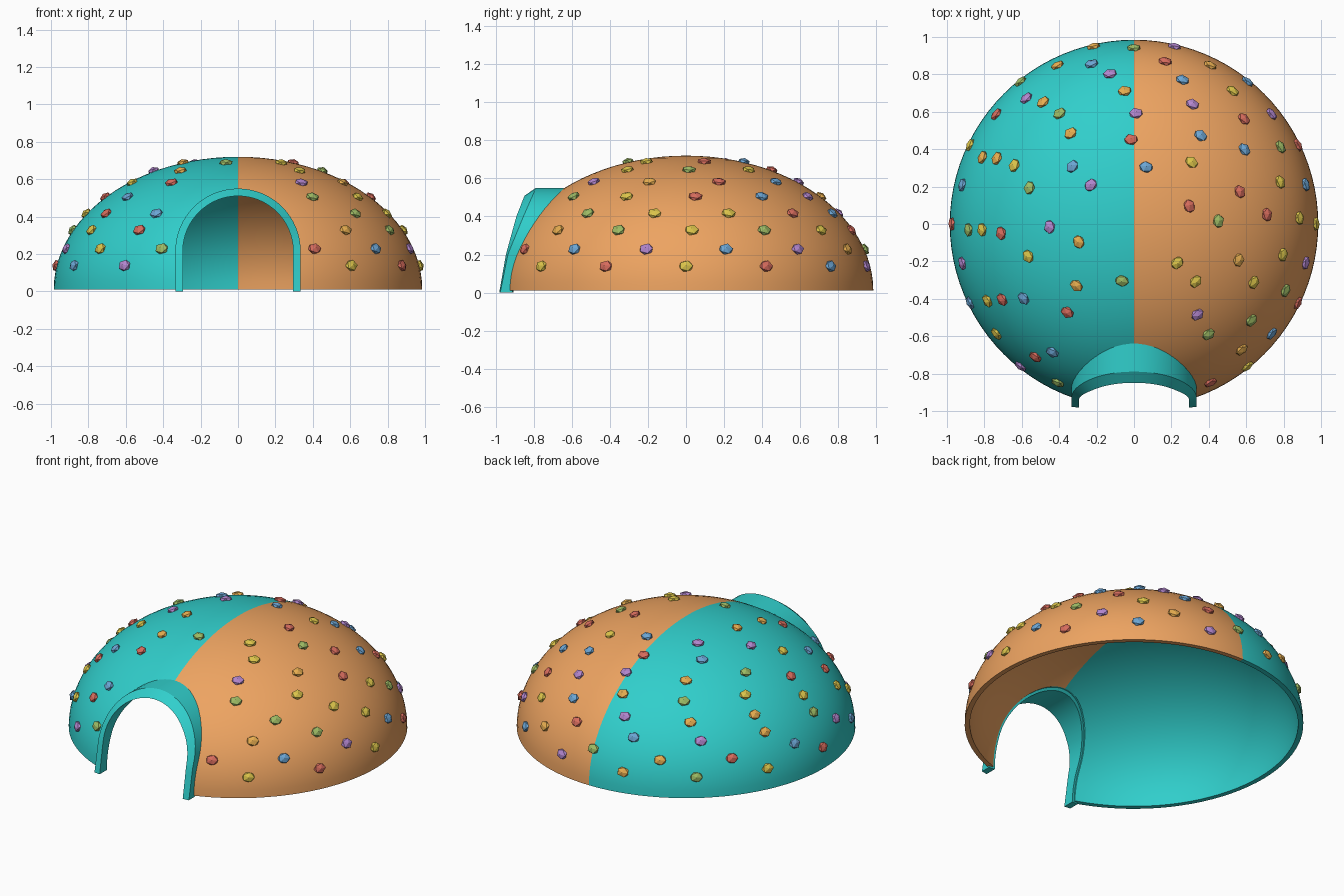
import bpy, bmesh
from math import sin, cos, pi, sqrt, radians
from mathutils import Matrix, Vector

if "Cube" in bpy.data.objects:
    bpy.data.objects.remove(bpy.data.objects["Cube"])

A, B, Z0 = 0.985, 0.71, 0.01      # dome radius, height, base level
AI, BI = 0.955, 0.68              # inner shell
HW, SPRING, FW = 0.295, 0.215, 0.04   # doorway half width, arch spring, frame width


def material(name, rgb):
    m = bpy.data.materials.new(name)
    m.diffuse_color = (*rgb, 1)
    m.use_nodes = True
    m.node_tree.nodes["Principled BSDF"].inputs["Base Color"].default_value = m.diffuse_color
    return m


def make(name, bm, mats, smooth=None):
    me = bpy.data.meshes.new(name)
    bmesh.ops.recalc_face_normals(bm, faces=bm.faces[:])
    bm.to_mesh(me)
    bm.free()
    ob = bpy.data.objects.new(name, me)
    bpy.context.collection.objects.link(ob)
    for m in mats:
        me.materials.append(m)
    if smooth:
        bpy.ops.object.select_all(action='DESELECT')
        ob.select_set(True)
        bpy.context.view_layer.objects.active = ob
        bpy.ops.object.shade_smooth_by_angle(angle=radians(smooth))
    return ob


teal = material("teal", (0.03, 0.62, 0.60))
brown = material("orange_brown", (0.85, 0.37, 0.12))
stud_mats = {
    'r': material("red", (0.68, 0.15, 0.11)),
    'b': material("blue", (0.15, 0.38, 0.66)),
    'p': material("purple", (0.45, 0.24, 0.62)),
    'y': material("yellow", (0.72, 0.56, 0.07)),
    'o': material("orange", (0.80, 0.42, 0.08)),
    'g': material("green", (0.34, 0.50, 0.13)),
}


def arch(r, arc=32, legs=8, bottom=0.0):
    """Points (x, z) of a round arch, from left foot to right foot."""
    left = [(-r, bottom + (SPRING - bottom) * i / legs) for i in range(legs)]
    top = [(-r * cos(pi * i / arc), SPRING + r * sin(pi * i / arc)) for i in range(arc + 1)]
    return left + top + [(-x, z) for x, z in reversed(left)]


# Two-tone hollow dome, spun from a shell profile
N, S = 24, 96
prof = [(A * cos(pi / 2 * i / N), Z0 + B * sin(pi / 2 * i / N)) for i in range(N)] + [(0, Z0 + B)]
prof += [(0, Z0 + BI)] + [(AI * cos(pi / 2 * i / N), Z0 + BI * sin(pi / 2 * i / N)) for i in reversed(range(N))]
bm = bmesh.new()
rings = []
for r, z in prof:
    if r == 0:
        rings.append([bm.verts.new((0, 0, z))] * S)
    else:
        rings.append([bm.verts.new((r * cos(2 * pi * k / S), r * sin(2 * pi * k / S), z)) for k in range(S)])
for i in range(len(rings)):
    a, b = rings[i], rings[(i + 1) % len(rings)]
    for k in range(S):
        vs = list(dict.fromkeys([a[k], a[(k + 1) % S], b[(k + 1) % S], b[k]]))
        if len(vs) > 2:
            f = bm.faces.new(vs)
            f.material_index = 1 if f.calc_center_median().x > 0 else 0
dome = make("dome", bm, [teal, brown], 40)

# Doorway cutter
bm = bmesh.new()
pts = arch(HW + 0.015, bottom=-0.1)
front = [bm.verts.new((x, -1.3, z)) for x, z in pts]
back = [bm.verts.new((x, -0.3, z)) for x, z in pts]
bm.faces.new(front)
bm.faces.new(back)
for i in range(len(pts)):
    j = (i + 1) % len(pts)
    bm.faces.new((front[i], front[j], back[j], back[i]))
cutter = make("doorway_cutter", bm, [teal])
cutter.hide_render = True
cutter.hide_set(True)
mod = dome.modifiers.new("doorway", 'BOOLEAN')
mod.operation = 'DIFFERENCE'
mod.solver = 'EXACT'
mod.object = cutter


# Door frame: front edge leans back with height, back edge follows the shell
def lerp(table, z):
    for (z0, y0), (z1, y1) in zip(table, table[1:]):
        if z <= z1 + 1e-6:
            return y0 + (y1 - y0) * (z - z0) / (z1 - z0)
    return table[-1][1]


def shell_y(x, z, a, b):
    t = max(z - Z0, 0) / b
    return -sqrt(max(a * a * (1 - t * t) - x * x, 0))


inner_front = [(0, -0.982), (0.2, -0.947), (0.4, -0.892), (0.52, -0.845)]
outer_front = [(0, -0.977), (0.2, -0.937), (0.4, -0.855), (0.56, -0.785)]
bm = bmesh.new()
sections = []
for (xi, zi), (xo, zo) in zip(arch(HW), arch(HW + FW)):
    co = [(xi, lerp(inner_front, zi), zi), (xo, lerp(outer_front, zo), zo),
          (xo, shell_y(xo, zo, 0.972, 0.697), zo), (xi, shell_y(xi, zi, AI, BI), zi)]
    sections.append([bm.verts.new(c) for c in co])
for s, t in zip(sections, sections[1:]):
    for i in range(4):
        bm.faces.new((s[i], s[(i + 1) % 4], t[(i + 1) % 4], t[i]))
bm.faces.new(sections[0])
bm.faces.new(sections[-1])
make("door_frame", bm, [teal], 30)

# Faceted studs in rings: ring radius, start angle, colour order ('-' = gap at the door)
stud_rings = [
    (0.969, 0.0, "yrbpogyrbp--yr"),
    (0.938, 12.9, "bpogorbpyg-rbp"),
    (0.882, 2.0, "ygyrbpogyr--og"),
    (0.810, 16.0, "yrbpooyrb--gy"),
    (0.710, 4.0, "rbpogyrb--gy"),
    (0.590, 17.0, "rbpogyr-po"),
    (0.450, 2.0, "gyrbpo-y"),
    (0.310, 18.0, "rbpogy"),
]
keys = list(stud_mats)
bm = bmesh.new()
for r, phase, colours in stud_rings:
    for k, c in enumerate(colours):
        if c == '-':
            continue
        a = radians(phase) + 2 * pi * k / len(colours)
        h = B * sqrt(1 - (r / A) ** 2)
        p = Vector((r * cos(a), r * sin(a), Z0 + h))
        n = Vector((p.x / A ** 2, p.y / A ** 2, h / B ** 2)).normalized()
        u = Vector((-sin(a), cos(a), 0))
        v = n.cross(u)
        rot = Matrix((u, v, n)).transposed().to_4x4()
        mat = Matrix.Translation(p + n * 0.004) @ rot @ Matrix.Diagonal((0.040, 0.033, 0.020, 1))
        new = bmesh.ops.create_icosphere(bm, subdivisions=1, radius=1, matrix=mat)
        for f in {f for vert in new['verts'] for f in vert.link_faces}:
            f.material_index = keys.index(c)
make("studs", bm, list(stud_mats.values()))
